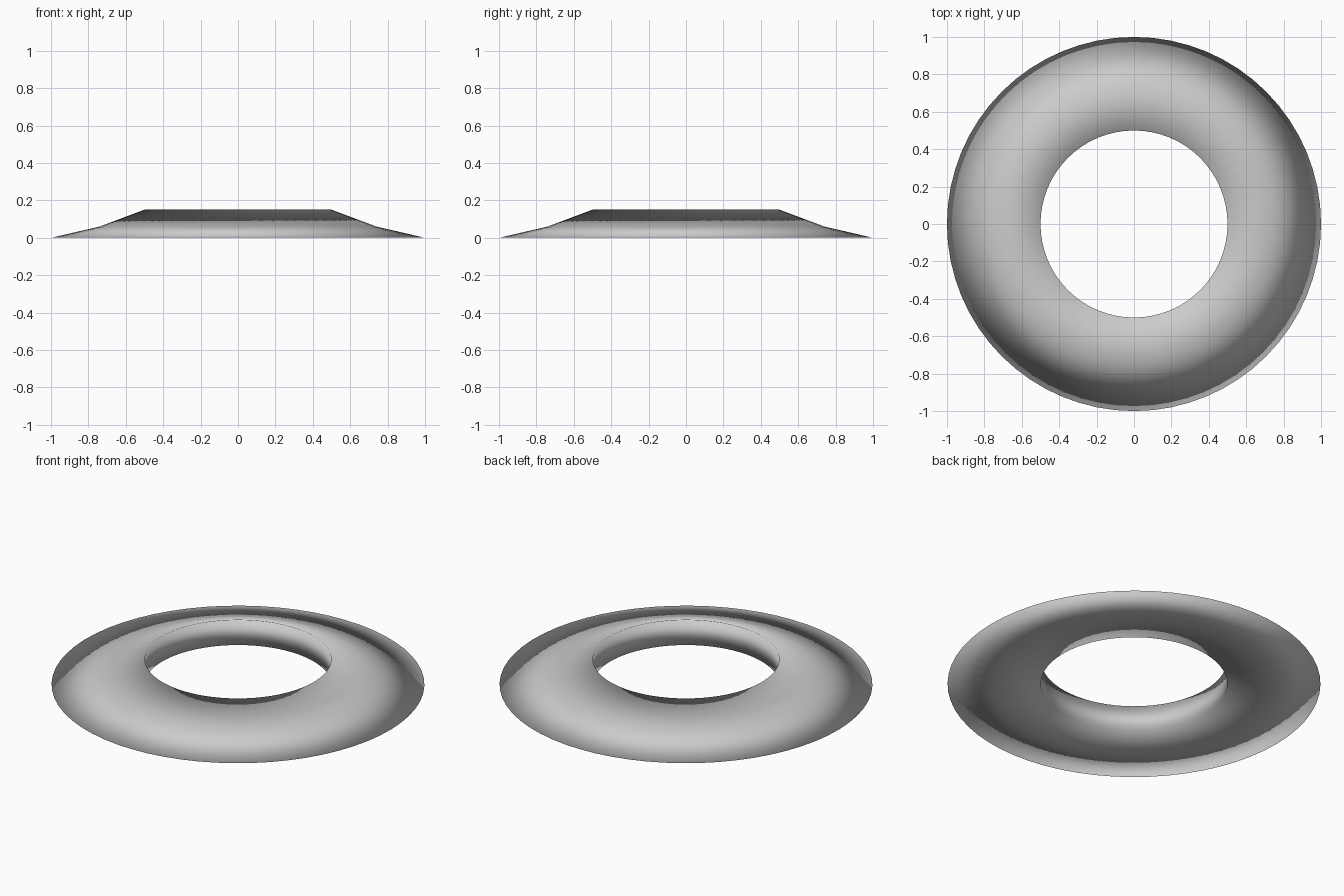
import bpy, bmesh
from math import cos, sin, tau

if "Cube" in bpy.data.objects:
    bpy.data.objects.remove(bpy.data.objects["Cube"])

SEGMENTS = 64
# Closed cross-section (radius, height): sloped top, inner wall, flat underside
PROFILE = [(1.0, 0.0), (0.74, 0.06), (0.5, 0.15), (0.5, 0.0), (0.75, 0.0)]

# Sloped ring: the profile revolved around z
bm = bmesh.new()
loops = [[bm.verts.new((r * cos(tau * i / SEGMENTS), r * sin(tau * i / SEGMENTS), z))
          for r, z in PROFILE] for i in range(SEGMENTS)]
n = len(PROFILE)
for i in range(SEGMENTS):
    a, b = loops[i], loops[(i + 1) % SEGMENTS]
    for j in range(n):
        k = (j + 1) % n
        bm.faces.new((a[j], b[j], b[k], a[k]))
bmesh.ops.recalc_face_normals(bm, faces=bm.faces)
for f in bm.faces:
    f.smooth = True

mesh = bpy.data.meshes.new("sloped_ring")
bm.to_mesh(mesh)
bm.free()
bpy.context.collection.objects.link(bpy.data.objects.new("sloped_ring", mesh))
